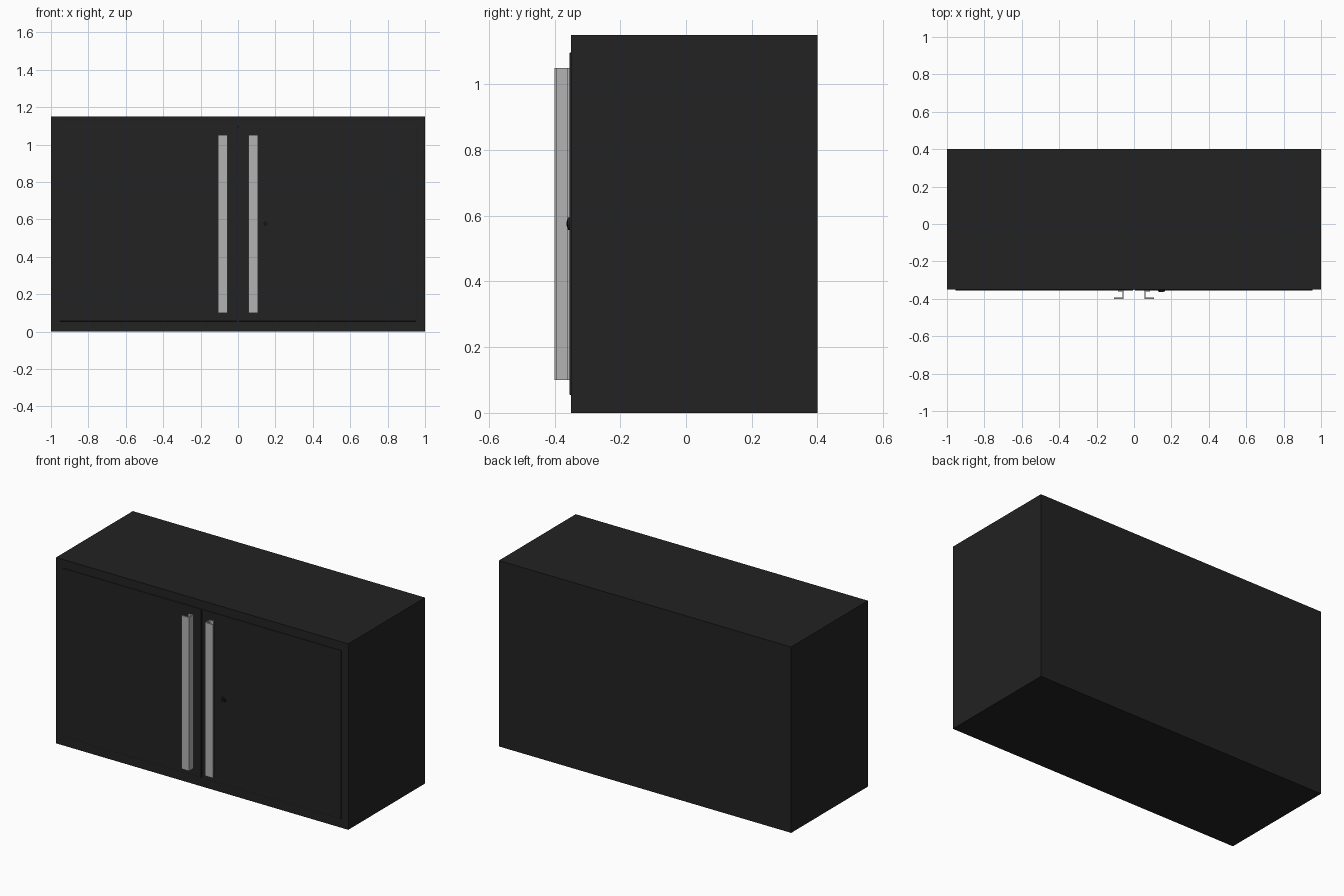
import bpy, bmesh
from math import pi
from mathutils import Matrix

if "Cube" in bpy.data.objects:
    bpy.data.objects.remove(bpy.data.objects["Cube"])


def material(name, v):
    m = bpy.data.materials.new(name)
    m.diffuse_color = (v, v, v, 1)
    m.use_nodes = True
    m.node_tree.nodes["Principled BSDF"].inputs["Base Color"].default_value = m.diffuse_color
    return m


BLACK = material("black_paint", 0.016)
DARK = material("lock_black", 0.008)
STEEL = material("brushed_steel", 0.45)


def finish(name, bm, mat):
    bmesh.ops.recalc_face_normals(bm, faces=bm.faces)
    mesh = bpy.data.meshes.new(name)
    bm.to_mesh(mesh)
    bm.free()
    mesh.materials.append(mat)
    ob = bpy.data.objects.new(name, mesh)
    bpy.context.collection.objects.link(ob)
    return ob


def box(name, x, y, z, mat):
    bm = bmesh.new()
    bmesh.ops.create_cube(bm, size=1)
    for v in bm.verts:
        v.co = [r[0] if c < 0 else r[1] for r, c in zip((x, y, z), v.co)]
    return finish(name, bm, mat)


def prism(name, pts, z0, z1, mat):
    # XY outline extruded upward
    bm = bmesh.new()
    face = bm.faces.new([bm.verts.new((x, y, z0)) for x, y in pts])
    ext = bmesh.ops.extrude_face_region(bm, geom=[face])
    for g in ext["geom"]:
        if isinstance(g, bmesh.types.BMVert):
            g.co.z = z1
    return finish(name, bm, mat)


def disc(name, x, z, r, y0, y1, mat):
    bm = bmesh.new()
    bmesh.ops.create_cone(bm, cap_ends=True, segments=32, radius1=r, radius2=r,
                          depth=abs(y1 - y0),
                          matrix=Matrix.Translation((x, (y0 + y1) / 2, z)) @ Matrix.Rotation(pi / 2, 4, 'X'))
    return finish(name, bm, mat)


# Cabinet carcass
box("cabinet_body", (-1, 1), (-0.35, 0.4), (0, 1.15), BLACK)

# Handle cross-section: door flange, web and wide grip plate
t = 0.007
profile = [(0.085, -0.355), (0.055, -0.355), (0.055, -0.4), (0.108, -0.4),
           (0.108, -0.4 + t), (0.055 + t, -0.4 + t), (0.055 + t, -0.355 + -t + 0.002),
           (0.085, -0.355 - t + 0.002)]

for side, s in (("left", -1), ("right", 1)):
    # Door panel with softened rim
    door = box(side + "_door", sorted((s * 0.003, s * 0.955)), (-0.355, -0.345), (0.055, 1.097), BLACK)
    bev = door.modifiers.new("rim", 'BEVEL')
    bev.width = 0.003
    bev.segments = 2
    # Long channel handle
    prism(side + "_handle", [(s * x, y) for x, y in profile], 0.1, 1.05, STEEL)

# Lock on the right door
disc("lock_barrel", 0.147, 0.576, 0.019, -0.361, -0.35, BLACK)
disc("lock_core", 0.147, 0.576, 0.012, -0.363, -0.36, DARK)
box("lock_keyhole", (0.1455, 0.1485), (-0.3635, -0.362), (0.569, 0.583), DARK)

# Keep round parts smooth with sharp rims
for ob in bpy.data.objects:
    ob.select_set(ob.name in ("lock_barrel", "lock_core"))
bpy.context.view_layer.objects.active = bpy.data.objects["lock_barrel"]
bpy.ops.object.shade_smooth_by_angle()
